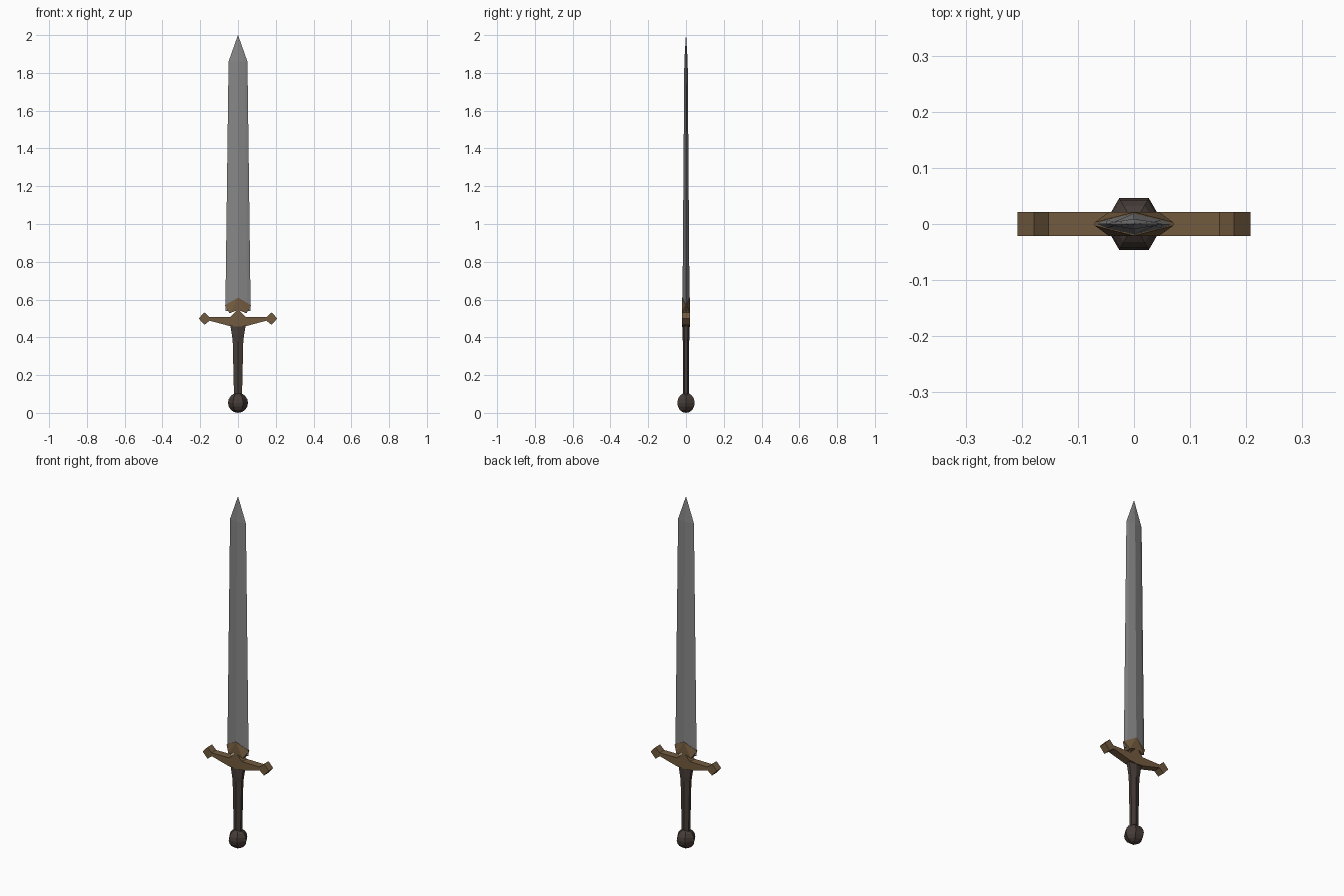
import bpy, bmesh, math
from mathutils import Matrix

if "Cube" in bpy.data.objects:
    bpy.data.objects.remove(bpy.data.objects["Cube"])

def material(name, rgb):
    m = bpy.data.materials.new(name)
    m.diffuse_color = (*rgb, 1)
    m.use_nodes = True
    m.node_tree.nodes["Principled BSDF"].inputs["Base Color"].default_value = m.diffuse_color
    return m

steel = material("grey steel", (0.24, 0.24, 0.24))
bronze = material("dull bronze", (0.17, 0.105, 0.05))
leather = material("dark leather", (0.062, 0.046, 0.04))

def finish(bm, name, mat):
    bmesh.ops.remove_doubles(bm, verts=bm.verts, dist=1e-5)
    bmesh.ops.recalc_face_normals(bm, faces=bm.faces)
    me = bpy.data.meshes.new(name)
    bm.to_mesh(me)
    bm.free()
    me.materials.append(mat)
    ob = bpy.data.objects.new(name, me)
    bpy.context.collection.objects.link(ob)
    return ob

def loft(name, section, levels, mat):
    """Skin a unit section through (z, half width, half depth) levels."""
    bm = bmesh.new()
    rings = [[bm.verts.new((x * w, y * d, z)) for x, y in section] for z, w, d in levels]
    n = len(section)
    for a, b in zip(rings, rings[1:]):
        for i in range(n):
            j = (i + 1) % n
            bm.faces.new((a[i], a[j], b[j], b[i]))
    bm.faces.new(rings[0])
    bm.faces.new(rings[-1])
    return finish(bm, name, mat)

def plate(name, half, depth, mat, taper=None):
    """Extrude a symmetric outline given by its right half, top to bottom."""
    pts = half + [(-x, z) for x, z in reversed(half) if x > 0]
    bm = bmesh.new()
    sides = []
    for s in (-1, 1):
        sides.append([bm.verts.new((x, s * (taper(x) if taper else depth), z)) for x, z in pts])
    a, b = sides
    n = len(pts)
    bm.faces.new(a)
    bm.faces.new(b[::-1])
    for i in range(n):
        j = (i + 1) % n
        bm.faces.new((a[i], a[j], b[j], b[i]))
    bmesh.ops.triangulate(bm, faces=[f for f in bm.faces if len(f.verts) > 4])
    return finish(bm, name, mat)

# Blade: ridged section tapering to a point
quarter = [(1, 0), (0.72, 0.4), (0, 1), (-0.72, 0.4)]
section = quarter + [(-x, -y) for x, y in quarter]
loft("blade", section, [(0.54, 0.067, 0.019), (1.86, 0.05, 0.009), (2.0, 0.0005, 0.0005)], steel)

# Crossguard with diamond ends and raised middle
plate("crossguard", [(0, 0.55), (0.04, 0.508), (0.152, 0.507), (0.178, 0.532), (0.208, 0.5),
                     (0.178, 0.466), (0.15, 0.488), (0.045, 0.46), (0, 0.456)], 0.021, bronze)

# Collar at the blade base, narrowing toward the blade edges
plate("blade_collar", [(0, 0.61), (0.07, 0.57), (0.045, 0.527), (0, 0.545)], 0.021, bronze,
      lambda x: 0.021 if abs(x) < 0.06 else 0.003)

# Grip: six-sided, flaring toward the guard
hexagon = [(math.sin(i * math.pi / 3) / 0.866, math.cos(i * math.pi / 3)) for i in range(6)]
loft("grip", hexagon, [(0.08, 0.021, 0.016), (0.38, 0.028, 0.017), (0.41, 0.032, 0.019),
                       (0.47, 0.042, 0.019)], leather)

# Pommel: six-sided low-poly ball
bm = bmesh.new()
bmesh.ops.create_uvsphere(bm, u_segments=6, v_segments=8, radius=0.053,
                          matrix=Matrix.Translation((0, 0, 0.053)) @ Matrix.Rotation(math.pi / 6, 4, 'Z'))
finish(bm, "pommel", leather)
